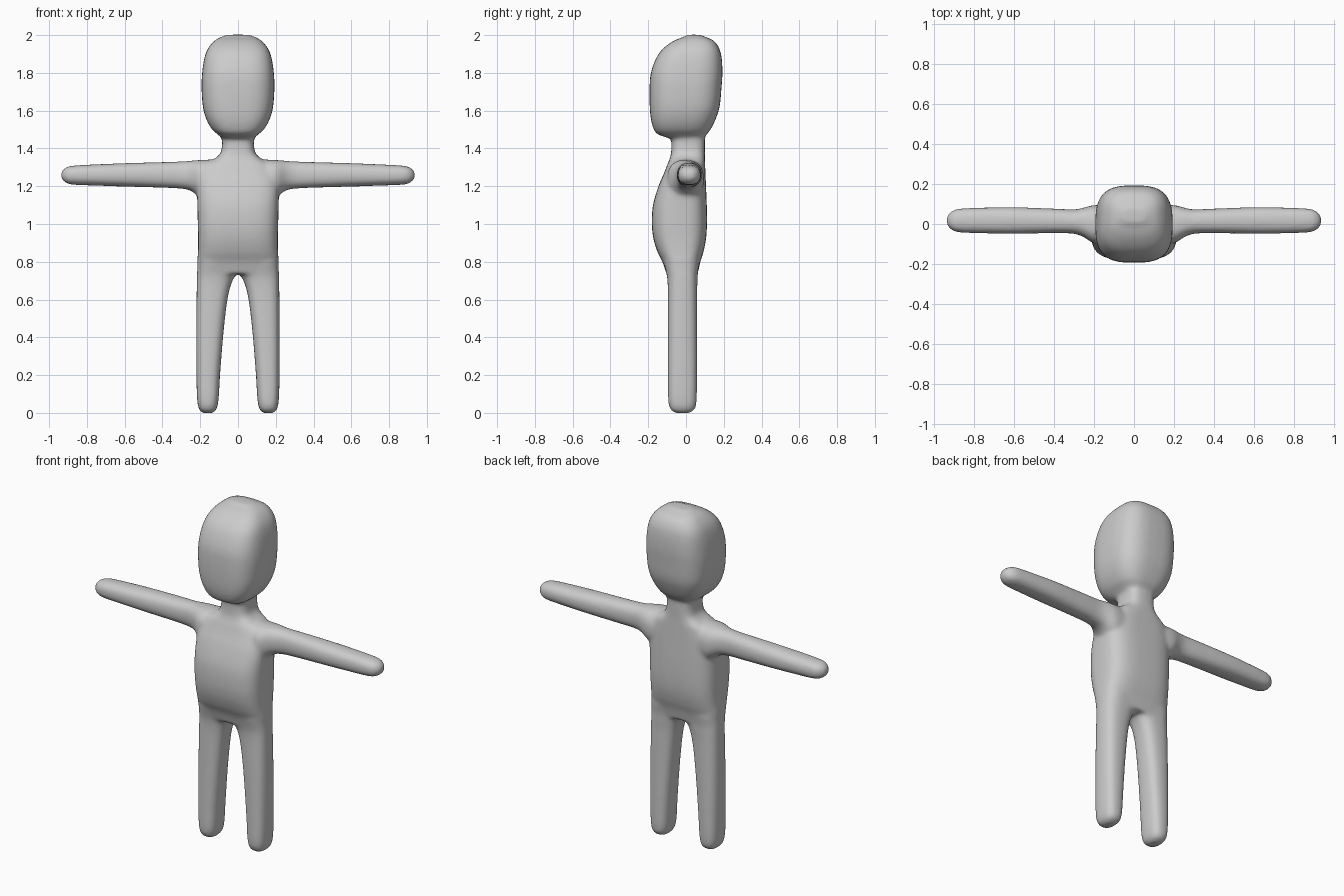
import bpy, bmesh, math

bm = bmesh.new()


def spline(rings, steps=4):
    """Catmull-Rom interpolation between the key rings."""
    out = []
    for i in range(len(rings) - 1):
        p0, p1 = rings[max(i - 1, 0)], rings[i]
        p2, p3 = rings[i + 1], rings[min(i + 2, len(rings) - 1)]
        for s in range(steps):
            t = s / steps
            out.append([0.5 * (2 * b + (c - a) * t + (2 * a - 5 * b + 4 * c - d) * t * t
                               + (3 * b - a - 3 * c + d) * t ** 3)
                        for a, b, c, d in zip(p0, p1, p2, p3)])
    return out + [list(rings[-1])]


def loft(rings, place, power, n=40):
    """Closed loft of rounded-square rings: (station, u_min, u_max, v_min, v_max)."""
    loops = []
    for h, u0, u1, v0, v1 in spline(rings):
        loop = []
        for k in range(n):
            a = 2 * math.pi * k / n
            c, s = math.cos(a), math.sin(a)
            cu = math.copysign(abs(c) ** (2 / power), c)
            sv = math.copysign(abs(s) ** (2 / power), s)
            u = (u0 + u1) / 2 + (u1 - u0) / 2 * cu
            v = (v0 + v1) / 2 + (v1 - v0) / 2 * sv
            loop.append(bm.verts.new(place(h, u, v)))
        loops.append(loop)
    for a, b in zip(loops, loops[1:]):
        for k in range(n):
            bm.faces.new((a[k], a[(k + 1) % n], b[(k + 1) % n], b[k]))
    bm.faces.new(loops[0][::-1])
    bm.faces.new(loops[-1])


def upright(h, u, v):
    return (u, v, h)


# Head: (z, half width, front y, back y)
head = [(1.455, .085, -.09, .09), (1.475, .108, -.15, .11), (1.50, .137, -.170, .13),
        (1.55, .166, -.185, .155), (1.62, .186, -.192, .178), (1.72, .193, -.193, .188),
        (1.80, .190, -.186, .193), (1.88, .178, -.157, .189), (1.93, .159, -.120, .176),
        (1.97, .125, -.065, .148), (1.99, .09, -.015, .105), (2.002, .055, .01, .075)]
loft([(z, -w, w, f, b) for z, w, f, b in head], upright, 3.0)

# Torso and neck
torso = [(.735, .212, -.104, .062), (.80, .216, -.125, .076), (.85, .212, -.150, .092),
         (.92, .211, -.172, .106), (1.0, .213, -.181, .111), (1.1, .215, -.175, .110),
         (1.2, .216, -.146, .106), (1.27, .200, -.116, .103), (1.32, .165, -.097, .101),
         (1.345, .125, -.086, .100), (1.37, .096, -.080, .100), (1.41, .085, -.077, .100),
         (1.50, .085, -.077, .100)]
loft([(z, -w, w, f, b) for z, w, f, b in torso], upright, 3.2)

# Legs: (z, inner x, outer x, front y, back y)
leg = [(-.002, .140, .180, -.045, .010), (.008, .122, .198, -.072, .035),
       (.03, .110, .210, -.088, .051), (.08, .102, .217, -.095, .057),
       (.2, .095, .220, -.096, .059), (.4, .079, .221, -.096, .059),
       (.55, .063, .220, -.096, .059), (.64, .048, .219, -.096, .059),
       (.70, .029, .218, -.098, .061), (.74, .008, .217, -.104, .063),
       (.80, .002, .214, -.120, .072)]

# Arms: (x, front y, back y, bottom z, top z)
arm = [(.10, -.09, .09, 1.13, 1.342), (.18, -.100, .095, 1.13, 1.340),
       (.215, -.090, .092, 1.150, 1.338), (.25, -.066, .082, 1.176, 1.335),
       (.30, -.049, .073, 1.187, 1.331), (.40, -.046, .077, 1.192, 1.328),
       (.60, -.049, .084, 1.198, 1.322), (.75, -.047, .082, 1.203, 1.316),
       (.86, -.043, .078, 1.207, 1.310), (.90, -.036, .070, 1.213, 1.304),
       (.925, -.018, .052, 1.228, 1.289), (.937, .003, .031, 1.246, 1.270)]

for side in (-1, 1):
    loft(leg, lambda h, u, v, s=side: (s * u, v, h), 2.7)
    loft(arm, lambda h, u, v, s=side: (s * h, u, v), 2.4)

bmesh.ops.recalc_face_normals(bm, faces=bm.faces[:])
mesh = bpy.data.meshes.new("figure_body")
bm.to_mesh(mesh)
bm.free()
body = bpy.data.objects.new("figure_body", mesh)
bpy.context.collection.objects.link(body)

# Fuse the parts into one soft skin
remesh = body.modifiers.new("fuse", 'REMESH')
remesh.mode = 'VOXEL'
remesh.voxel_size = 0.01
remesh.use_smooth_shade = True
soften = body.modifiers.new("soften", 'SMOOTH')
soften.factor = 0.5
soften.iterations = 12
